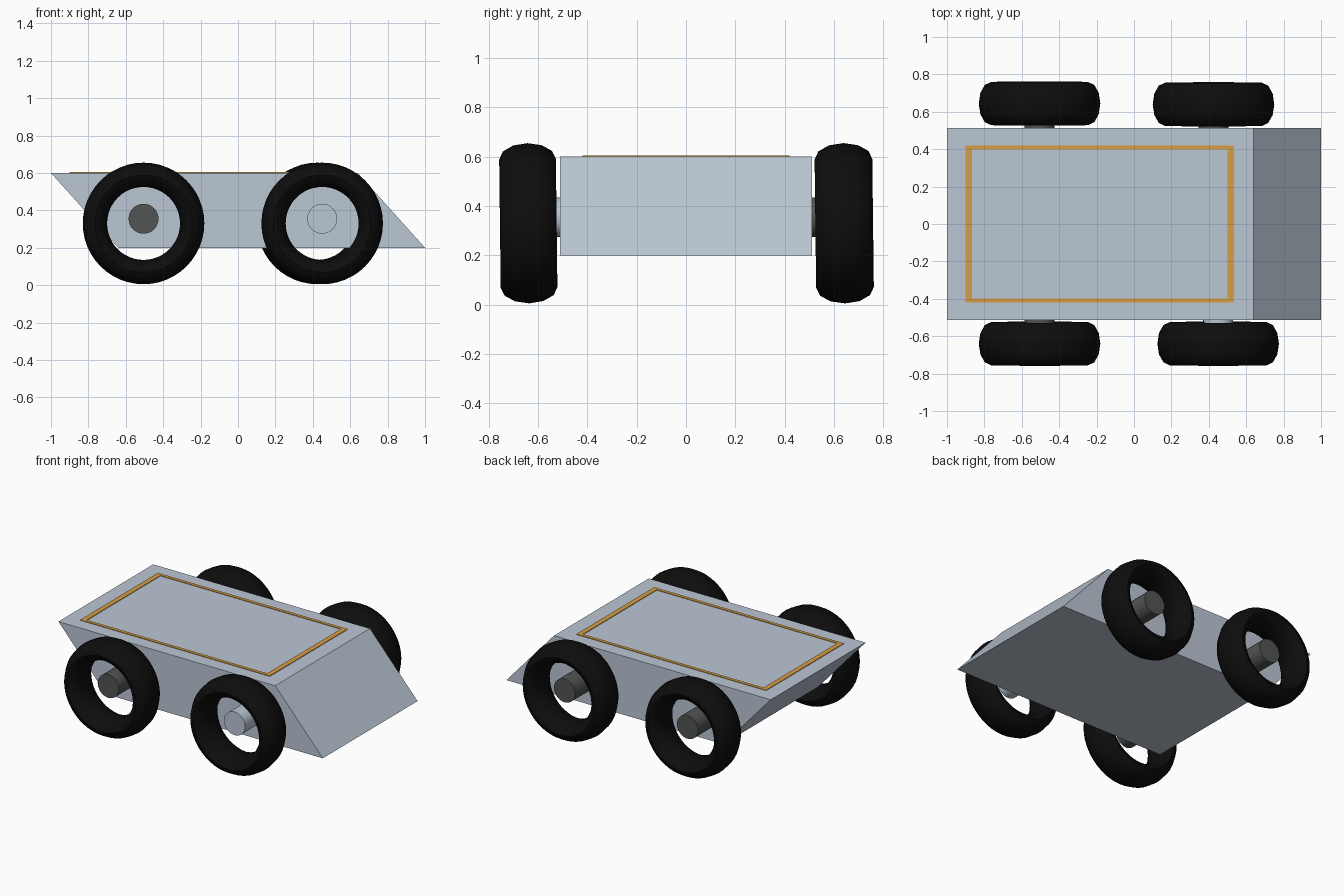
import bpy, bmesh, math
from mathutils import Matrix

if "Cube" in bpy.data.objects:
    bpy.data.objects.remove(bpy.data.objects["Cube"])


def material(name, rgb):
    m = bpy.data.materials.new(name)
    m.diffuse_color = (*rgb, 1)
    m.use_nodes = True
    m.node_tree.nodes["Principled BSDF"].inputs["Base Color"].default_value = m.diffuse_color
    return m


STEEL = material("pale blue steel", (0.50, 0.57, 0.66))
ORANGE = material("amber", (0.67, 0.34, 0.06))
RUBBER = material("black rubber", (0.004, 0.004, 0.004))
IRON = material("dark grey", (0.085, 0.09, 0.09))


def finish(ob, name, mat, smooth=False):
    ob.name = name
    ob.data.materials.append(mat)
    if smooth:
        bpy.ops.object.shade_smooth_by_angle(angle=math.radians(50))
    return ob


def from_bmesh(bm, name, mat):
    bmesh.ops.recalc_face_normals(bm, faces=bm.faces)
    me = bpy.data.meshes.new(name)
    bm.to_mesh(me)
    bm.free()
    ob = bpy.data.objects.new(name, me)
    bpy.context.collection.objects.link(ob)
    return finish(ob, name, mat)


def extrude_face(bm, pts, offset):
    face = bm.faces.new([bm.verts.new(p) for p in pts])
    ext = bmesh.ops.extrude_face_region(bm, geom=[face])
    verts = [v for v in ext["geom"] if isinstance(v, bmesh.types.BMVert)]
    bmesh.ops.translate(bm, verts=verts, vec=offset)


# Body: slanted side profile extruded across the width
bm = bmesh.new()
profile = [(-1, 0.6), (-0.64, 0.2), (1, 0.2), (0.64, 0.6)]
extrude_face(bm, [(x, -0.512, z) for x, z in profile], (0, 1.024, 0))
from_bmesh(bm, "body", STEEL)

# Thin raised border on the deck
bm = bmesh.new()
X0, X1, Y = -0.9, 0.535, 0.42
WX, WY = 0.035, 0.022
for x0, x1, y0, y1 in [(X0, X0 + WX, -Y, Y), (X1 - WX, X1, -Y, Y),
                       (X0 + WX, X1 - WX, -Y, -Y + WY),
                       (X0 + WX, X1 - WX, Y - WY, Y)]:
    extrude_face(bm, [(x0, y0, 0.597), (x1, y0, 0.597),
                      (x1, y1, 0.597), (x0, y1, 0.597)], (0, 0, 0.007))
from_bmesh(bm, "deck_border", ORANGE)

# Wheels (widened tori, leaning very slightly) and their axle stubs
TILT = 0.012
for name, x, y, end, mat in [("front_left", -0.505, -0.64, -0.68, IRON),
                             ("front_right", 0.45, -0.64, -0.68, STEEL),
                             ("back_left", -0.505, 0.644, 0.705, IRON),
                             ("back_right", 0.425, 0.64, 0.705, IRON)]:
    bpy.ops.mesh.primitive_torus_add(major_segments=48, minor_segments=12,
                                     major_radius=0.26, minor_radius=0.065)
    tyre = bpy.context.object
    tyre.data.transform(Matrix.Translation((x, y, 0.33))
                        @ Matrix.Rotation(math.pi / 2 + TILT, 4, 'X')
                        @ Matrix.Diagonal((1, 1, 1.77, 1)))
    finish(tyre, name + "_tyre", RUBBER, True)

    start = math.copysign(0.45, y)
    bpy.ops.mesh.primitive_cylinder_add(
        vertices=32, radius=0.08, depth=abs(end - start),
        location=(x, (start + end) / 2, 0.355), rotation=(math.pi / 2, 0, 0))
    finish(bpy.context.object, name + "_axle", mat, True)
